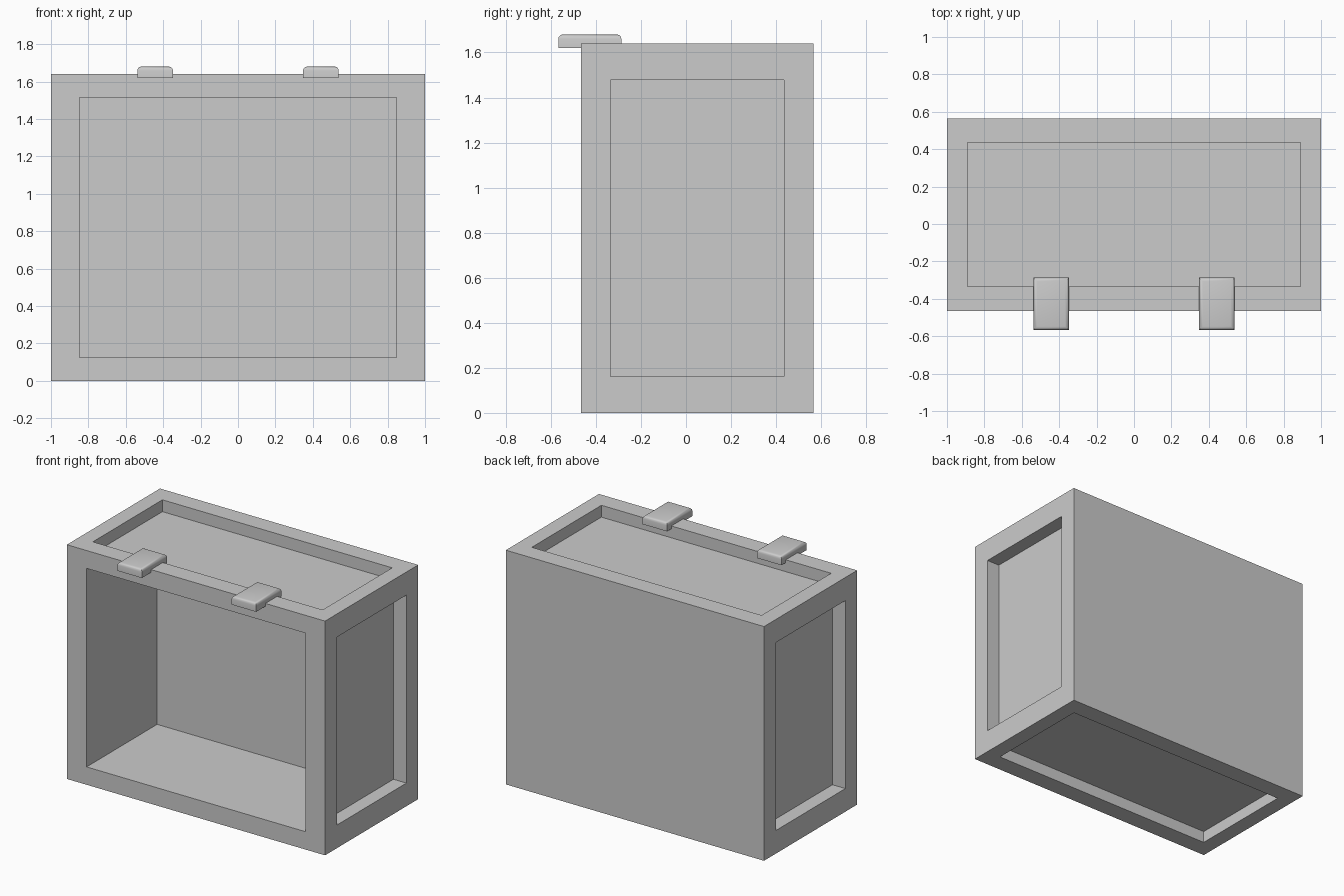
import bpy, bmesh, math
from mathutils import Vector

if "Cube" in bpy.data.objects:
    bpy.data.objects.remove(bpy.data.objects["Cube"])


def box_mesh(x0, x1, y0, y1, z0, z1):
    bm = bmesh.new()
    bmesh.ops.create_cube(bm, size=1)
    for v in bm.verts:
        v.co = ((x0 + x1) / 2 + v.co.x * (x1 - x0),
                (y0 + y1) / 2 + v.co.y * (y1 - y0),
                (z0 + z1) / 2 + v.co.z * (z1 - z0))
    bm.normal_update()
    return bm


def make_object(bm, name):
    bmesh.ops.recalc_face_normals(bm, faces=bm.faces)
    me = bpy.data.meshes.new(name)
    bm.to_mesh(me)
    bm.free()
    ob = bpy.data.objects.new(name, me)
    bpy.context.collection.objects.link(ob)
    return ob


def recess(bm, face, margin, depth):
    """Inset a face by a margin per axis, then push it inwards."""
    n, c = face.normal.copy(), face.calc_center_median()
    inner = bmesh.ops.extrude_discrete_faces(bm, faces=[face])['faces'][0]
    for v in inner.verts:
        for i in range(3):
            v.co[i] -= math.copysign(margin[i], v.co[i] - c[i]) if abs(n[i]) < 0.5 else 0
    floor = bmesh.ops.extrude_discrete_faces(bm, faces=[inner])['faces'][0]
    for v in floor.verts:
        v.co -= n * depth


# cabinet: deep open front, shallow panels on sides, top and bottom, plain back
bm = box_mesh(-1, 1, -0.465, 0.565, 0, 1.64)
for face in list(bm.faces):
    n = face.normal.copy()
    if n.y < -0.5:
        recess(bm, face, (0.153, 0, 0.125), 0.78)
    elif abs(n.x) > 0.5:
        recess(bm, face, (0, 0.13, 0.162), 0.10)
    elif abs(n.z) > 0.5:
        recess(bm, face, (0.11, 0.13, 0), 0.083)
make_object(bm, "cabinet")

# clips over the top front edge, with rounded upper edges
for name, side in (("left_clip", -1), ("right_clip", 1)):
    cx = 0.443 * side
    bm = box_mesh(cx - 0.095, cx + 0.095, -0.567, -0.287, 1.62, 1.68)
    edges = [e for e in bm.edges if all(v.co.z > 1.65 for v in e.verts)]
    bmesh.ops.bevel(bm, geom=edges, offset=0.02, segments=3, profile=0.5, affect='EDGES')
    clip = make_object(bm, name)
    bpy.context.view_layer.objects.active = clip
    clip.select_set(True)
    bpy.ops.object.shade_smooth_by_angle(angle=math.radians(40))
    clip.select_set(False)
